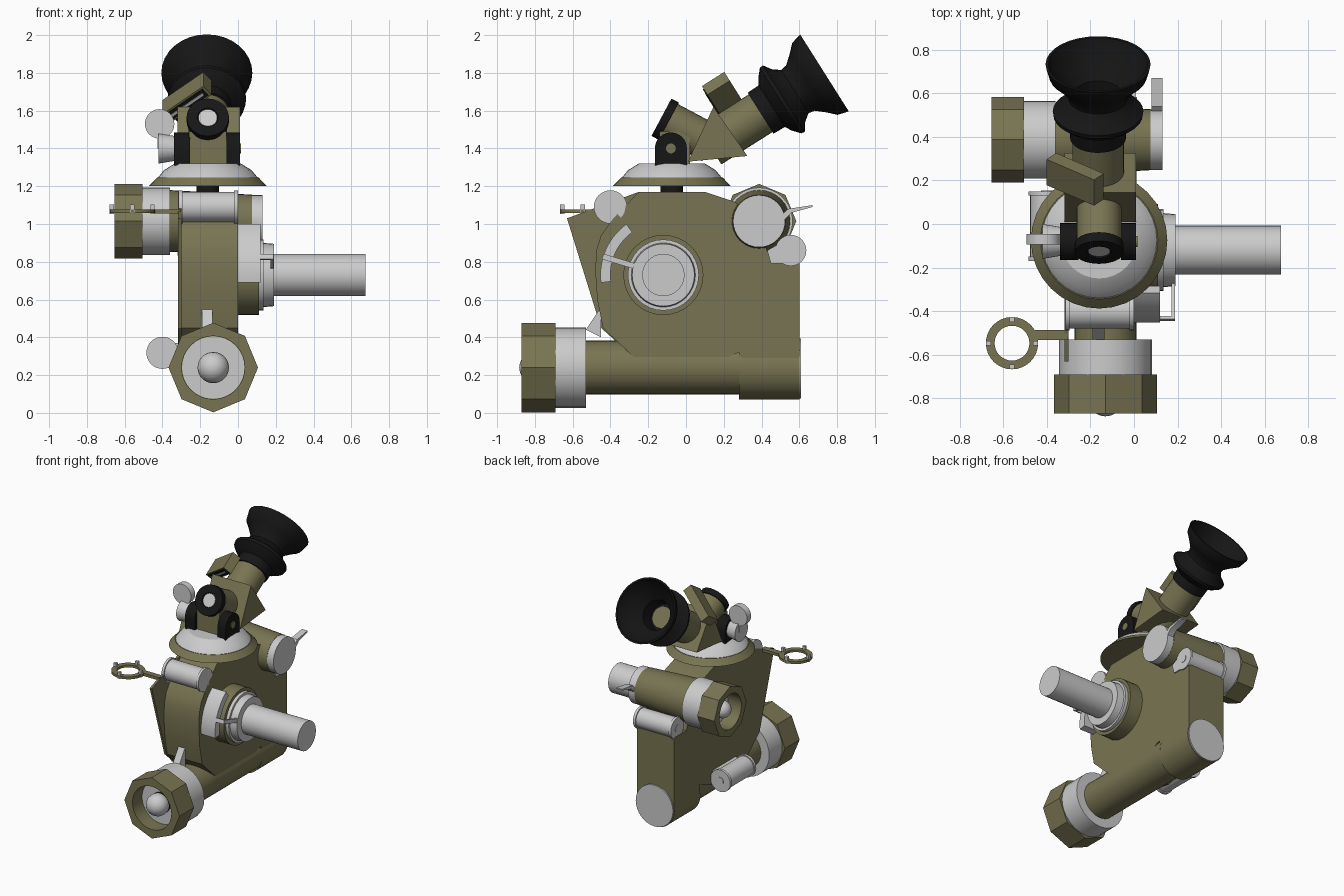
import bpy, bmesh
from math import pi, cos, sin, radians
from mathutils import Vector, Matrix

if "Cube" in bpy.data.objects:
    bpy.data.objects.remove(bpy.data.objects["Cube"])


def material(name, rgb):
    m = bpy.data.materials.new(name)
    m.diffuse_color = (*rgb, 1)
    m.use_nodes = True
    m.node_tree.nodes["Principled BSDF"].inputs["Base Color"].default_value = m.diffuse_color
    return m


OLIVE = material("olive", (0.19, 0.175, 0.085))
BLACK = material("black", (0.008, 0.008, 0.008))
X, Y, Z = Vector((1, 0, 0)), Vector((0, 1, 0)), Vector((0, 0, 1))


def finish(name, bm, mat, smooth=True):
    bmesh.ops.recalc_face_normals(bm, faces=bm.faces)
    me = bpy.data.meshes.new(name)
    bm.to_mesh(me)
    bm.free()
    if mat:
        me.materials.append(mat)
    if smooth:
        me.shade_smooth()
        me.set_sharp_from_angle(angle=radians(30))
    ob = bpy.data.objects.new(name, me)
    bpy.context.collection.objects.link(ob)
    return ob


def lathe(name, pts, origin, axis, mat=None, seg=32, closed=False):
    """Revolve (distance, radius[, octagonal]) points about an axis."""
    q = Vector(axis).to_track_quat('Z', 'Y')
    bm = bmesh.new()
    rings = []
    for p in pts:
        ring = []
        for i in range(1 if p[1] == 0 else seg):
            a = 2 * pi * i / seg
            r = p[1]
            if len(p) > 2:
                r *= cos(pi / 8) / cos(a % (pi / 4) - pi / 8)
            ring.append(bm.verts.new(Vector(origin) + q @ Vector((r * cos(a), r * sin(a), p[0]))))
        rings.append(ring)
    pairs = list(zip(rings, rings[1:]))
    if closed:
        pairs.append((rings[-1], rings[0]))
    for a, b in pairs:
        for i in range(seg):
            j = (i + 1) % seg
            if len(a) == 1 and len(b) == 1:
                continue
            if len(a) == 1:
                bm.faces.new((a[0], b[i], b[j]))
            elif len(b) == 1:
                bm.faces.new((a[i], a[j], b[0]))
            else:
                bm.faces.new((a[i], a[j], b[j], b[i]))
    return finish(name, bm, mat)


def rod(name, origin, axis, t0, t1, r, mat=None, r2=None):
    return lathe(name, [(t0, 0), (t0, r), (t1, r if r2 is None else r2), (t1, 0)], origin, axis, mat)


def plate(name, yz, x0, x1, mat=None):
    """Extrude a side profile across x."""
    bm = bmesh.new()
    a = [bm.verts.new((x0, y, z)) for y, z in yz]
    b = [bm.verts.new((x1, y, z)) for y, z in yz]
    bm.faces.new(a)
    bm.faces.new(b[::-1])
    for i in range(len(a)):
        j = (i + 1) % len(a)
        bm.faces.new((a[i], b[i], b[j], a[j]))
    return finish(name, bm, mat)


def box(name, c, size, mat=None, axes=(X, Y, Z)):
    bm = bmesh.new()
    bmesh.ops.create_cube(bm, size=1)
    rot = Matrix(axes).transposed().to_4x4()
    bm.transform(Matrix.Translation(c) @ rot @ Matrix.Diagonal((*size, 1)))
    return finish(name, bm, mat, False)


# Main housing and the thin plate on its left side
back = [(0.10, 1.17), (0.25, 1.12), (0.36, 1.06), (0.45, 0.80), (0.60, 0.80), (0.60, 0.24),
        (0.28, 0.24), (0.28, 0.32), (0.0, 0.20), (-0.25, 0.27)]
plate("housing", back + [(-0.44, 0.45), (-0.47, 0.60), (-0.48, 0.75), (-0.475, 0.86),
                         (-0.45, 0.94), (-0.385, 1.03), (-0.25, 1.17)], -0.31, 0.0, OLIVE)
plate("left_plate", back + [(-0.45, 0.45), (-0.63, 1.03), (-0.25, 1.17)], -0.318, -0.30, OLIVE)


# Octagonal nut with a round socket, collar and ball, used on both tubes
def socket(prefix, origin, axis, ring, length, r_ring, r_oct, r_hole, r_ball):
    rod(prefix + "_collar", origin, axis, 0, ring, r_ring)
    e = ring + length
    lathe(prefix + "_nut", [(ring, 0), (ring, r_oct, 1), (e, r_oct, 1), (e, r_hole), (e - 0.12, r_hole),
                            (e - 0.12, 0)], origin, axis, OLIVE)
    rod(prefix + "_floor", origin, axis, e - 0.13, e - 0.115, r_hole * 0.99)
    rod(prefix + "_seat", origin, axis, e - 0.12, e - 0.07, r_ball * 0.95, BLACK)
    n = 10
    lathe(prefix + "_ball", [(e - 0.07 - r_ball * cos(pi * i / n), r_ball * sin(pi * i / n) if 0 < i < n else 0)
                             for i in range(n + 1)], origin, axis)


# Lower tube
LOW = (-0.131, 0, 0.24)
rod("lower_tube", LOW, Y, -0.54, 0.30, 0.142, OLIVE)
rod("lower_tube_rear", (-0.155, 0, 0.235), Y, 0.28, 0.60, 0.165, OLIVE)
rod("lower_rear_cap", (-0.155, 0, 0.235), Y, 0.59, 0.61, 0.16)
socket("lower", (-0.131, -0.53, 0.24), -Y, 0.16, 0.18, 0.213, 0.237, 0.167, 0.083)
plate("collar_bracket", [(-0.53, 0.44), (-0.45, 0.40), (-0.45, 0.56)], -0.19, -0.135)

# Upper cross tube
UP = (0, 0.387, 1.015)
rod("upper_tube", UP, X, -0.37, 0.075, 0.165, OLIVE, 0.14)
rod("upper_end", UP, X, 0.07, 0.13, 0.138)
socket("upper", (-0.36, 0.387, 1.015), -X, 0.146, 0.147, 0.178, 0.197, 0.135, 0.065)
plate("upper_lever", [(0.50, 1.04), (0.54, 1.08), (0.67, 1.10), (0.67, 1.09), (0.56, 1.06), (0.52, 1.02)],
      0.08, 0.13)

# Side shaft with bearing, arc scale and pointer
SH = (0, -0.12, 0.73)
rod("shaft_bearing", SH, X, -0.02, 0.11, 0.212, OLIVE)
lathe("shaft_collar", [(0.1, 0), (0.1, 0.188), (0.135, 0.188), (0.135, 0.17), (0.19, 0.165), (0.19, 0)], SH, X)
rod("shaft", SH, X, 0.18, 0.675, 0.112)
arc = [(r, 126 + 61 * k / 10) for r, ks in ((0.333, range(11)), (0.28, range(10, -1, -1))) for k in ks]
plate("arc_scale", [(-0.12 + r * cos(radians(a)), 0.73 + r * sin(radians(a))) for r, a in arc], -0.01, 0.12)
d = Vector((0, cos(radians(163)), sin(radians(163))))
tr = X.cross(d)
box("pointer_arm", Vector(SH) + d * 0.245 + X * 0.18, (0.015, 0.18, 0.03), None, (X, d, tr))
box("pointer_tip", Vector(SH) + d * 0.328 + X * 0.152, (0.07, 0.015, 0.03), None, (X, d, tr))

# Cross bolts: a barrel with flanges at both ends
for name, c, axis, t0, t1, r in (
        ("front_bolt", (0, -0.40, 1.09), X, -0.315, 0.0, 0.088),
        ("rear_bolt", (0, 0.555, 0.86), X, -0.315, 0.01, 0.082),
        ("left_bolt", (-0.40, 0, 0.318), Y, -0.17, 0.15, 0.085)):
    rod(name + "_barrel", c, axis, t0, t1, r * 0.9)
    for k, t in enumerate((t0, t1 - 0.02)):
        rod(f"{name}_flange_{k}", c, axis, t, t + 0.02, r)
    if name != "front_bolt":
        rod(name + "_pin", c, axis, t0 - 0.004, t1 + 0.004, 0.028)
plate("rear_bolt_ear", [(0.43, 0.86), (0.45, 0.79), (0.60, 0.79), (0.555, 0.93)], -0.015, 0.01)
box("left_bolt_mount", (-0.34, -0.01, 0.31), (0.08, 0.28, 0.12))

# Ring sight on the left
RC = Vector((-0.56, -0.547, 1.058))
lathe("sight_ring", [(0, 0.08), (0, 0.12), (0.018, 0.12), (0.018, 0.08)], RC, Z, OLIVE, closed=True)
box("ring_arm", (-0.38, -0.51, 1.066), (0.15, 0.045, 0.022), OLIVE)
for i in range(4):
    a = i * pi / 2
    box(f"ring_tab_{i}", RC + Vector((0.108 * cos(a), 0.108 * sin(a), 0.02)), (0.022, 0.022, 0.05))

# Turntable
TC = (-0.16, -0.075, 0)
rod("turntable_neck", TC, Z, 1.15, 1.21, 0.06, BLACK)
rod("turntable_base", TC, Z, 1.20, 1.245, 0.313, OLIVE, 0.27)
lathe("turntable_top", [(1.245, 0), (1.245, 0.265), (1.285, 0.232), (1.32, 0.175), (1.32, 0)], TC, Z)

# Pivot cheeks, saddle and wing knob
PV = (0, -0.08, 1.40)
for name, x0, x1 in (("left_cheek", -0.34, -0.255), ("right_cheek", -0.06, 0.01)):
    plate(name, [(-0.165, 1.31), (0.005, 1.31)] +
          [(-0.08 + 0.085 * cos(pi * i / 12), 1.40 + 0.085 * sin(pi * i / 12)) for i in range(13)], x0, x1, BLACK)
box("saddle", (-0.16, -0.06, 1.405), (0.2, 0.16, 0.17), OLIVE)
rod("pivot_pin", PV, X, -0.3, 0.015, 0.026, OLIVE)
rod("knob", PV, X, -0.42, -0.33, 0.08, None, 0.065)
box("knob_stem", (-0.40, -0.07, 1.46), (0.05, 0.04, 0.12))
rod("knob_wing", (-0.415, -0.07, 1.53), Y, -0.025, 0.025, 0.078)

# Elbow prism and forward objective
plate("prism", [(0.145, 1.62), (0.325, 1.36), (0.01, 1.33)], -0.32, 0.01, OLIVE)
OB, od = (-0.16, -0.13, 1.565), Vector((0, 0.88, -0.47))
rod("objective_tube", OB, od, 0.03, 0.30, 0.103, OLIVE)
lathe("objective_cap", [(0.045, 0), (0.045, 0.112), (0, 0.112), (0, 0.055), (0.015, 0.05), (0.015, 0)], OB, od, BLACK)
rod("objective_lens", OB, od, 0.005, 0.02, 0.05)

# Eyepiece tube and rubber eyecup
EY, ed = (-0.165, 0.733, 1.80), Vector((0, 0.845, 0.534)).normalized()
rod("eye_tube", EY, ed, -0.72, -0.38, 0.118, OLIVE)
lathe("eyecup", [(-0.40, 0), (-0.40, 0.128), (-0.33, 0.13), (-0.31, 0.165), (-0.275, 0.205), (-0.255, 0.208),
                 (-0.225, 0.165), (-0.185, 0.135), (-0.15, 0.142), (-0.10, 0.185), (-0.06, 0.225), (0, 0.241),
                 (0, 0.228), (-0.05, 0.205), (-0.10, 0.165), (-0.16, 0.11), (-0.26, 0.10), (-0.26, 0)], EY, ed, BLACK)
rod("eye_lens", EY, ed, -0.28, -0.24, 0.08, OLIVE)

# Slanted slit window beside the eyepiece tube
up = X.cross(ed)
lon = (X * 0.21 + up * 0.17).normalized()
nor = ed.cross(lon)
WC = Vector((-0.27, 0.205, 1.67))
box("window_box", WC, (0.28, 0.14, 0.07), OLIVE, (lon, ed, nor))
box("window_frame", WC - ed * 0.07, (0.25, 0.01, 0.05), BLACK, (lon, ed, nor))
box("window_slit", WC - ed * 0.075, (0.22, 0.006, 0.015), None, (lon, ed, nor))
